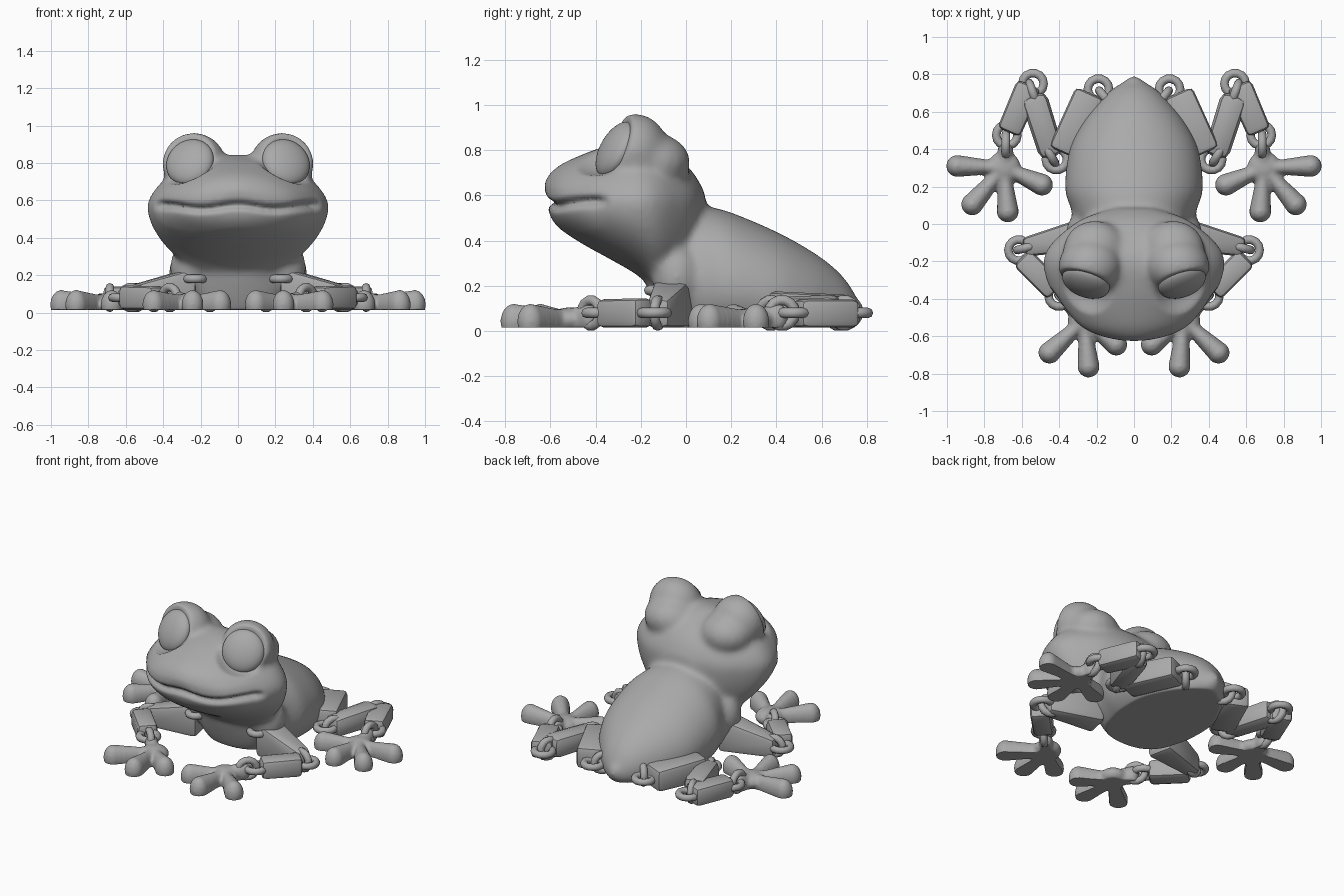
import bpy, bmesh, math
from mathutils import Vector, Matrix

if "Cube" in bpy.data.objects:
    bpy.data.objects.remove(bpy.data.objects["Cube"])

FLOOR = 0.015
grey = bpy.data.materials.new("plain_grey")
grey.use_nodes = True
GREY = (0.4, 0.4, 0.4, 1)
grey.diffuse_color = GREY
grey.node_tree.nodes["Principled BSDF"].inputs["Base Color"].default_value = GREY


def activate(ob):
    bpy.ops.object.select_all(action='DESELECT')
    ob.select_set(True)
    bpy.context.view_layer.objects.active = ob


def make(name, bm):
    bmesh.ops.recalc_face_normals(bm, faces=bm.faces)
    me = bpy.data.meshes.new(name)
    bm.to_mesh(me)
    bm.free()
    me.materials.append(grey)
    ob = bpy.data.objects.new(name, me)
    bpy.context.collection.objects.link(ob)
    return ob


def modify(ob, kind, **settings):
    mod = ob.modifiers.new(kind, kind)
    for key, value in settings.items():
        setattr(mod, key, value)
    activate(ob)
    bpy.ops.object.modifier_apply(modifier=mod.name)


def finish(ob, mirror=True, angle=40):
    if mirror:
        modify(ob, 'MIRROR', use_mirror_merge=False)
    activate(ob)
    bpy.ops.object.shade_smooth_by_angle(angle=math.radians(angle))


def fuse(ob, voxel, rounds):
    # melt overlapping volumes into one soft skin with a flat underside
    modify(ob, 'REMESH', mode='VOXEL', voxel_size=voxel)
    modify(ob, 'SMOOTH', factor=0.5, iterations=rounds)
    for v in ob.data.vertices:
        v.co.z = max(v.co.z, FLOOR)
    if not ob.data.materials:
        ob.data.materials.append(grey)


def ball(bm, centre, radii, detail=12):
    m = Matrix.Translation(centre) @ Matrix.Diagonal((*radii, 1))
    bmesh.ops.create_uvsphere(bm, u_segments=detail * 2, v_segments=detail, radius=1, matrix=m)


def spline(a, b, c, d, t):
    return [0.5 * (2*q + (r-p)*t + (2*p - 5*q + 4*r - s)*t*t + (3*q - p - 3*r + s)*t**3)
            for p, q, r, s in zip(a, b, c, d)]


def loft(bm, sections, level, power):
    # sections: y, half width, bottom, top; level gives the widest height
    count, rings = 40, []
    last = len(sections) - 1
    for i in range(last):
        ends = [sections[min(max(i + k, 0), last)] for k in (-1, 0, 1, 2)]
        for t in (0, 0.25, 0.5, 0.75) + ((1,) if i == last - 1 else ()):
            y, half, low, top = spline(*ends, t)
            mid = level(low, top)
            ring = []
            for k in range(count):
                a = 2 * math.pi * k / count
                s = math.sin(a)
                z = mid + (top - mid) * s**power if s > 0 else mid + (mid - low) * s
                ring.append(bm.verts.new((half * math.cos(a), y, z)))
            rings.append(ring)
    for r1, r2 in zip(rings, rings[1:]):
        for k in range(count):
            n = (k + 1) % count
            bm.faces.new((r1[k], r1[n], r2[n], r2[k]))
    bm.faces.new(rings[0])
    bm.faces.new(rings[-1])


# torso, tail nub, head, eye mounds and shoulders in one skin
torso = [(-0.17, 0.16, 0.18, 0.45), (-0.1, 0.25, 0.0, 0.52), (0, 0.305, -0.08, 0.565),
         (0.1, 0.345, -0.08, 0.55), (0.2, 0.37, -0.08, 0.525), (0.4, 0.345, -0.08, 0.44),
         (0.55, 0.27, -0.06, 0.357), (0.65, 0.19, -0.04, 0.285), (0.72, 0.12, 0, 0.21),
         (0.765, 0.05, 0.02, 0.13)]
head = [(-0.63, 0.08, 0.56, 0.65), (-0.605, 0.19, 0.5, 0.695), (-0.55, 0.305, 0.445, 0.74),
        (-0.45, 0.395, 0.38, 0.785), (-0.35, 0.45, 0.325, 0.82), (-0.22, 0.487, 0.25, 0.845),
        (-0.12, 0.455, 0.17, 0.82), (-0.02, 0.35, 0.2, 0.755), (0.04, 0.25, 0.3, 0.69),
        (0.085, 0.1, 0.45, 0.61)]
bm = bmesh.new()
loft(bm, torso, lambda low, top: low + 0.45 * (top - low), 1)
loft(bm, head, lambda low, top: min(max(0.57, low), top), 1.25)
ball(bm, (0, 0.745, 0.085), (0.05, 0.05, 0.06))
for side in (-1, 1):
    ball(bm, (side * 0.235, -0.225, 0.795), (0.172, 0.15, 0.168))
    ball(bm, (side * 0.21, -0.14, 0.745), (0.17, 0.16, 0.13))
    ball(bm, (side * 0.25, -0.04, 0.24), (0.115, 0.11, 0.15))
body = make("body", bm)
fuse(body, 0.013, 30)

# mouth groove and eye sockets pressed into the skin
eye_at = Vector((0.257, -0.31, 0.803))
eye_dir = Vector((0.31, -0.82, 0.46)).normalized()
for v in body.data.vertices:
    co = v.co
    if co.y > -0.1 or co.z < 0.4:
        continue
    if co.y < -0.34 and co.z < 0.7:
        line = 0.565 + 0.01 * math.cos(15 * co.x)
        fade = min(1, (-0.34 - co.y) / 0.06)
        depth = 0.04 * math.exp(-((co.z - line) / 0.017) ** 2)
        depth += 0.015 * max(0, 1 - abs(line - 0.02 - co.z) / 0.1)
        inward = Vector((-co.x, -0.25 - co.y, 0)).normalized()
        v.co = co + inward * depth * fade
    side = 1 if co.x > 0 else -1
    rel = Vector((abs(v.co.x), v.co.y, v.co.z)) - eye_at
    h = rel.dot(eye_dir)
    r = (rel - eye_dir * h).length
    if r < 0.165 and 0 < h + 0.01 < 0.25:
        push = eye_dir * (h + 0.01) * (1 - (r / 0.165) ** 4)
        v.co -= Vector((push.x * side, push.y, push.z))
modify(body, 'SMOOTH', factor=0.5, iterations=3)
finish(body, mirror=False, angle=80)

# eyes
bm = bmesh.new()
turn = eye_dir.to_track_quat('Z', 'Y').to_matrix().to_4x4()
bmesh.ops.create_uvsphere(bm, u_segments=40, v_segments=20, radius=1,
                          matrix=Matrix.Translation(eye_at) @ turn @ Matrix.Diagonal((0.132, 0.135, 0.06, 1)))
finish(make("eyes", bm), angle=80)


# leg blocks: chamfered, tapering, flat underneath
def block(name, start, end, widths, heights, bevel=0.028):
    a, b = Vector(start), Vector(end)
    d = (b - a).normalized()
    n = Vector((-d.y, d.x))
    bm = bmesh.new()
    bmesh.ops.create_cube(bm, size=1)
    for v in bm.verts:
        far = v.co.x > 0
        p = (b if far else a) + n * v.co.y * widths[far]
        v.co = (p.x, p.y, heights[far] if v.co.z > 0 else FLOOR)
    ob = make(name, bm)
    modify(ob, 'BEVEL', width=bevel, segments=2)
    finish(ob, angle=25)


block("upper_arms", (0.24, -0.05), (0.59, -0.125), (0.18, 0.1), (0.24, 0.14))
block("forearms", (0.6, -0.18), (0.42, -0.36), (0.125, 0.125), (0.145, 0.14))
block("thighs", (0.235, 0.7), (0.38, 0.38), (0.165, 0.165), (0.16, 0.175))
block("shins", (0.435, 0.36), (0.54, 0.69), (0.135, 0.145), (0.15, 0.16), 0.045)
block("ankles", (0.56, 0.745), (0.67, 0.49), (0.14, 0.13), (0.14, 0.14))


# interlocking rings: a flat one and an upright one at each joint
def ring(name, centre, upright=None, z=0.08, size=0.057):
    rot = (0, 0, 0) if upright is None else (math.pi / 2, 0, math.radians(upright))
    bpy.ops.mesh.primitive_torus_add(major_segments=14, minor_segments=8, major_radius=size,
                                     minor_radius=0.023, location=(*centre, z), rotation=rot)
    ob = bpy.context.object
    ob.name = name
    ob.data.materials.append(grey)
    bpy.ops.object.transform_apply(location=True, rotation=True, scale=True)
    finish(ob, angle=50)


joints = [("hip", (0.19, 0.72), (0.15, 0.67), 50), ("knee", (0.415, 0.345), (0.45, 0.375), 60),
          ("hock", (0.54, 0.75), (0.54, 0.7), 70), ("foot", (0.68, 0.475), (0.685, 0.425), 90),
          ("elbow", (0.615, -0.14), (0.57, -0.125), -15),
          ("wrist", (0.4, -0.385), (0.365, -0.42), 45)]
for name, flat, tall, angle in joints:
    ring(name + "_flat_rings", flat)
    ring(name + "_upright_rings", tall, angle)
ring("shoulder_rings", (0.23, -0.12), z=0.18, size=0.045)


# webless feet: a palm with round-tipped toes, sides dropping steeply to the floor
def foot(name, heel, palm, toes):
    bm = bmesh.new()
    ball(bm, (*palm, 0.05), (0.09, 0.09, 0.055))
    heel, palm = Vector(heel), Vector(palm)
    limbs = [(heel, 0.042, 0.08)] + [(Vector(t), 0.06, 0.062) for t in toes]
    for tip, radius, z in limbs:
        for i in range(9):
            t = i / 8
            p = palm.lerp(tip, t)
            r = 0.043 + (radius - 0.043) * max(0, t - 0.4) / 0.6
            middle = 0.035 + (z - 0.055) * t
            ball(bm, (p.x, p.y, middle), (r, r, r + 0.02), 8)
    ob = make(name, bm)
    fuse(ob, 0.01, 6)
    finish(ob, angle=50)


foot("front_feet", (0.345, -0.43), (0.265, -0.515),
     [(0.452, -0.688), (0.243, -0.762), (0.095, -0.645)])
foot("hind_feet", (0.685, 0.41), (0.695, 0.3),
     [(0.945, 0.31), (0.865, 0.105), (0.675, 0.067), (0.492, 0.21)])
